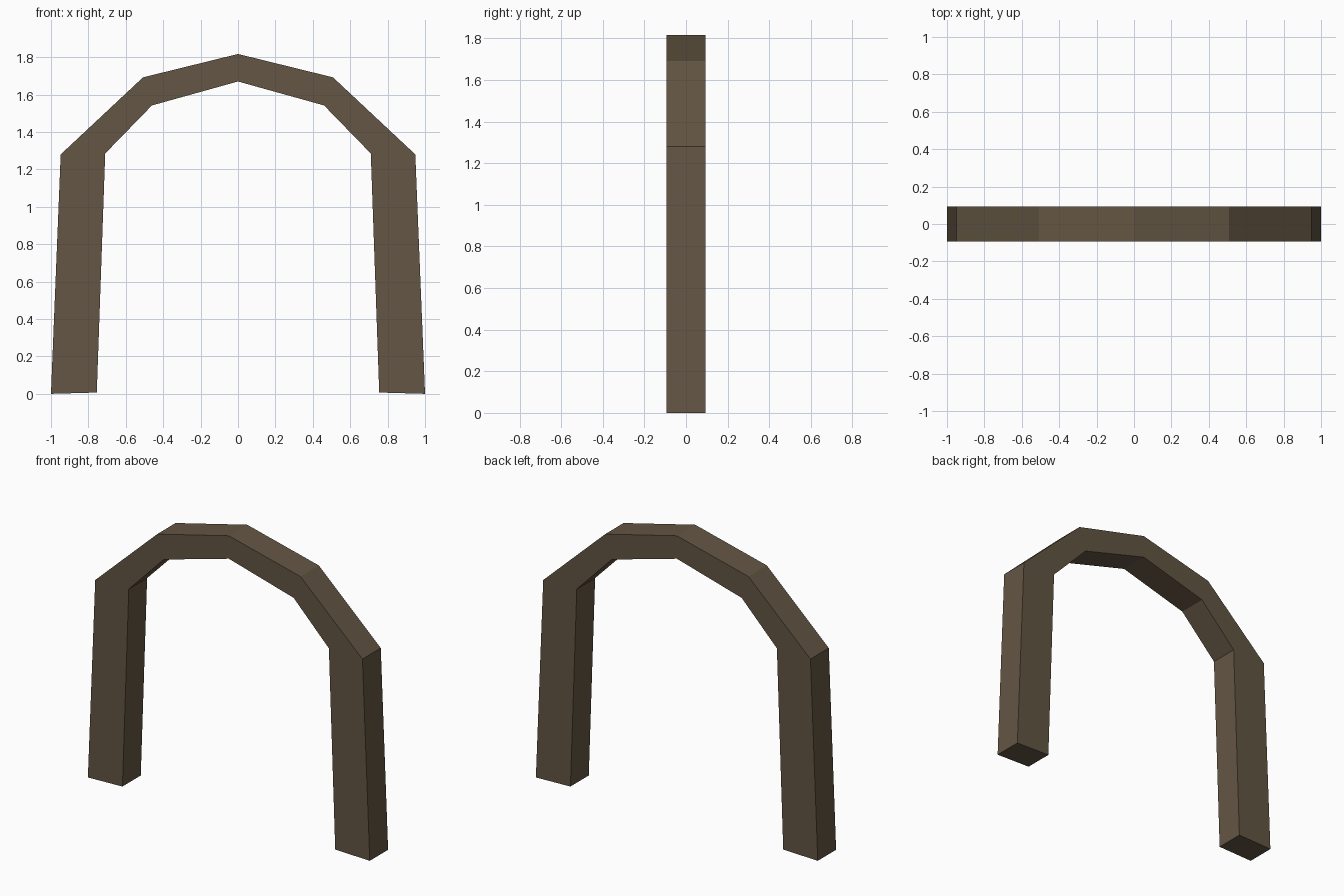
import bpy, bmesh

if "Cube" in bpy.data.objects:
    bpy.data.objects.remove(bpy.data.objects["Cube"])

# Half outlines of the arch, from the foot up to the crown (x, z)
OUTER = [(1.0, 0.0), (0.948, 1.28), (0.508, 1.692), (0.0, 1.817)]
INNER = [(0.755, 0.007), (0.71, 1.285), (0.46, 1.542), (0.0, 1.67)]
HALF_DEPTH = 0.093

wood = bpy.data.materials.new("brown wood")
wood.diffuse_color = (0.125, 0.092, 0.056, 1)
wood.use_nodes = True
wood.node_tree.nodes["Principled BSDF"].inputs["Base Color"].default_value = wood.diffuse_color


def full(half):
    """Mirror a half outline across x = 0."""
    return [(-x, z) for x, z in half] + half[-2::-1]


# Arch: one box-section ring of four vertices per station, bridged along
bm = bmesh.new()
rings = []
for (ox, oz), (ix, iz) in zip(full(OUTER), full(INNER)):
    rings.append([bm.verts.new(p) for p in (
        (ox, -HALF_DEPTH, oz), (ox, HALF_DEPTH, oz),
        (ix, HALF_DEPTH, iz), (ix, -HALF_DEPTH, iz))])
for a, b in zip(rings, rings[1:]):
    for i in range(4):
        j = (i + 1) % 4
        bm.faces.new((a[i], a[j], b[j], b[i]))
# Feet
bm.faces.new(rings[0])
bm.faces.new(rings[-1])
bmesh.ops.recalc_face_normals(bm, faces=bm.faces)

mesh = bpy.data.meshes.new("arch")
bm.to_mesh(mesh)
bm.free()
mesh.materials.append(wood)
bpy.context.collection.objects.link(bpy.data.objects.new("arch", mesh))
